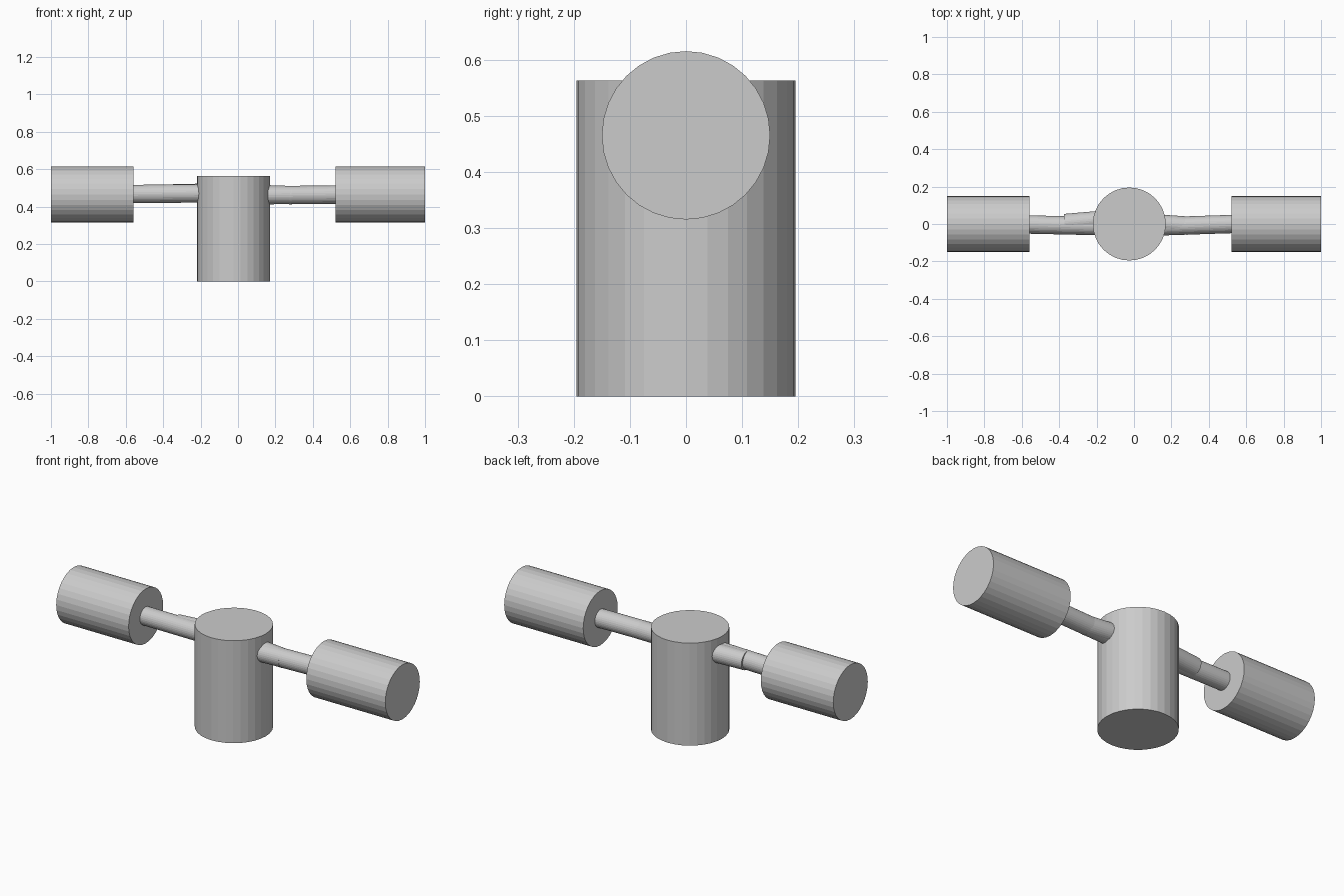
import bpy
from mathutils import Vector

if "Cube" in bpy.data.objects:
    bpy.data.objects.remove(bpy.data.objects["Cube"])

grey = bpy.data.materials.new("light grey")
grey.diffuse_color = (0.6, 0.6, 0.6, 1)
grey.use_nodes = True
grey.node_tree.nodes["Principled BSDF"].inputs["Base Color"].default_value = grey.diffuse_color


def rod(name, start, end, radius, sides=32):
    """Closed flat-faced cylinder between two points."""
    a, b = Vector(start), Vector(end)
    axis = b - a
    bpy.ops.mesh.primitive_cylinder_add(
        vertices=sides, radius=radius, depth=axis.length, location=(a + b) / 2,
        rotation=axis.to_track_quat('Z', 'Y').to_euler())
    ob = bpy.context.object
    ob.name = name
    ob.data.materials.append(grey)
    return ob


# Upright central drum
rod("central_drum", (-0.025, 0, 0), (-0.025, 0, 0.563), 0.195)

# Horizontal end drums
rod("left_drum", (-1, 0, 0.465), (-0.56, 0, 0.465), 0.15)
rod("right_drum", (0.52, 0, 0.465), (1, 0, 0.465), 0.15)

# Left arm: long rod with an overlapping, slightly skewed stub
rod("left_arm", (-0.60, -0.002, 0.467), (-0.15, -0.012, 0.471), 0.049)
rod("left_arm_stub", (-0.37, 0.005, 0.470), (-0.15, 0.024, 0.475), 0.049)

# Right arm: two rods meeting at a shallow bend
rod("right_arm_inner", (0.10, 0.004, 0.468), (0.29, -0.009, 0.461), 0.049)
rod("right_arm_outer", (0.10, -0.014, 0.461), (0.56, 0.001, 0.464), 0.049)
